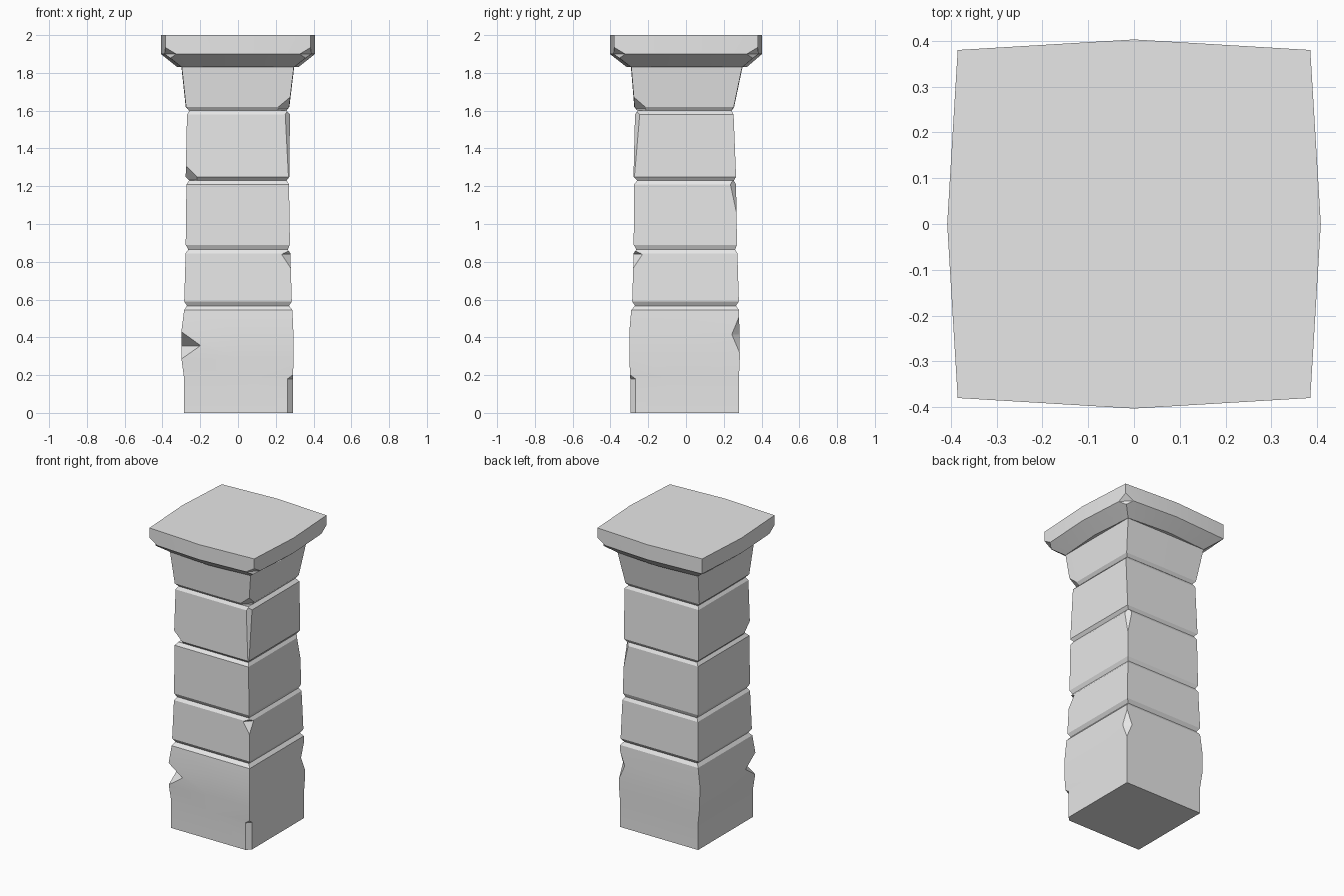
import bpy, bmesh, math
from mathutils import Vector

if "Cube" in bpy.data.objects:
    bpy.data.objects.remove(bpy.data.objects["Cube"], do_unlink=True)

stone_grey = bpy.data.materials.new("stone_grey")
stone_grey.use_nodes = True
stone_grey.diffuse_color = (0.8, 0.8, 0.8, 1)
stone_grey.node_tree.nodes["Principled BSDF"].inputs["Base Color"].default_value = (0.8, 0.8, 0.8, 1)


def make_object(name, bm):
    bmesh.ops.recalc_face_normals(bm, faces=bm.faces)
    mesh = bpy.data.meshes.new(name)
    bm.to_mesh(mesh)
    bm.free()
    obj = bpy.data.objects.new(name, mesh)
    bpy.context.collection.objects.link(obj)
    return obj


def chip_cutter(corner, low, apex_low, apex_high, high, reach):
    """Wedge across a vertical corner, deepest between the two apex heights."""
    sx, sy = (math.copysign(1, c) for c in corner)
    along = Vector((sx, -sy, 0)) * 0.15
    inner = Vector((corner[0] - sx * reach / 2, corner[1] - sy * reach / 2, 0))
    outer = inner + Vector((sx, sy, 0)) * reach
    up = Vector((0, 0, 1))
    section = [inner + up * apex_low, inner + up * apex_high,
               outer + up * (2 * high - apex_high), outer + up * (2 * low - apex_low)]
    bm = bmesh.new()
    for p in section:
        bm.verts.new(p - along)
        bm.verts.new(p + along)
    hull = bmesh.ops.convex_hull(bm, input=bm.verts)
    unused = [g for g in hull["geom_interior"] if isinstance(g, bmesh.types.BMVert)]
    bmesh.ops.delete(bm, geom=unused, context="VERTS")
    return make_object("chip_cutter", bm)


def stone(name, rings, chips=(), bulge=0.0):
    """Loft rings of (z, left, right, front, back) and break off the chips."""
    bm = bmesh.new()
    loops = []
    for z, x0, x1, y0, y1 in rings:
        xm, ym = (x0 + x1) / 2, (y0 + y1) / 2
        outline = [(x0, y0), (xm, y0 - bulge), (x1, y0), (x1 + bulge, ym),
                   (x1, y1), (xm, y1 + bulge), (x0, y1), (x0 - bulge, ym)]
        loops.append([bm.verts.new((x, y, z)) for x, y in outline])
    for a, b in zip(loops, loops[1:]):
        for i in range(8):
            j = (i + 1) % 8
            bm.faces.new((a[i], a[j], b[j], b[i]))
    bm.faces.new(loops[0][::-1])
    bm.faces.new(loops[-1])
    obj = make_object(name, bm)

    for chip in chips:
        cutter = chip_cutter(*chip)
        mod = obj.modifiers.new("chip", "BOOLEAN")
        mod.operation, mod.solver, mod.object = "DIFFERENCE", "EXACT", cutter
        bpy.ops.object.select_all(action="DESELECT")
        bpy.context.view_layer.objects.active = obj
        obj.select_set(True)
        bpy.ops.object.modifier_apply(modifier=mod.name)
        bpy.data.objects.remove(cutter, do_unlink=True)

    obj.data.materials.clear()
    obj.data.materials.append(stone_grey)
    for face in obj.data.polygons:
        face.material_index = 0
    bpy.ops.object.select_all(action="DESELECT")
    bpy.context.view_layer.objects.active = obj
    obj.select_set(True)
    bpy.ops.object.shade_smooth_by_angle(angle=math.radians(20))
    return obj


# Base block: notched front corner, chamfered foot, worn back corner
stone("base_stone", [
    (0, -.285, .29, -.295, .28), (.18, -.285, .29, -.295, .28),
    (.29, -.3, .295, -.3, .285), (.43, -.3, .293, -.3, .283),
    (.545, -.285, .288, -.29, .28), (.567, -.27, .27, -.27, .265)],
    [((-.3, -.3), .285, .355, .358, .43, .1),
     ((.294, .284), .32, .41, .42, .53, .04),
     ((.29, -.295), -.1, -.1, .18, .2, .028)])

# Shaft blocks, each beveled into the grooves
stone("second_stone", [
    (.567, -.27, .27, -.27, .265), (.59, -.285, .285, -.285, .28),
    (.845, -.277, .277, -.277, .272), (.865, -.263, .263, -.263, .26)],
    [((.278, -.278), .77, .835, .84, .87, .045)])

stone("third_stone", [
    (.865, -.263, .263, -.263, .26), (.89, -.277, .275, -.277, .27),
    (1.21, -.273, .27, -.275, .265), (1.23, -.258, .257, -.258, .253)],
    [((.27, .265), 1.08, 1.21, 1.23, 1.3, .03)])

stone("fourth_stone", [
    (1.23, -.258, .257, -.258, .253), (1.25, -.277, .272, -.278, .265),
    (1.58, -.27, .275, -.27, .252), (1.6, -.257, .255, -.257, .24)],
    [((-.277, -.278), 1.15, 1.22, 1.235, 1.31, .075),
     ((.275, -.27), 1.25, 1.58, 1.61, 1.7, .025)])

# Flared neck
stone("neck_stone", [
    (1.6, -.257, .255, -.257, .24), (1.62, -.275, .27, -.272, .253),
    (1.835, -.298, .296, -.29, .298)],
    [((.272, -.272), 1.55, 1.59, 1.61, 1.665, .07)], bulge=.002)

# Bowed cap slab with sloped underside and knocked lower corners
stone("cap_slab", [
    (1.83, -.298, .296, -.29, .298), (1.9, -.385, .385, -.38, .38),
    (2, -.385, .385, -.38, .38)],
    [((sx * .385, sy * .38), 1.8, 1.88, 1.9, 1.935, .055)
     for sx, sy in ((1, -1), (-1, -1), (1, 1))], bulge=.023)
